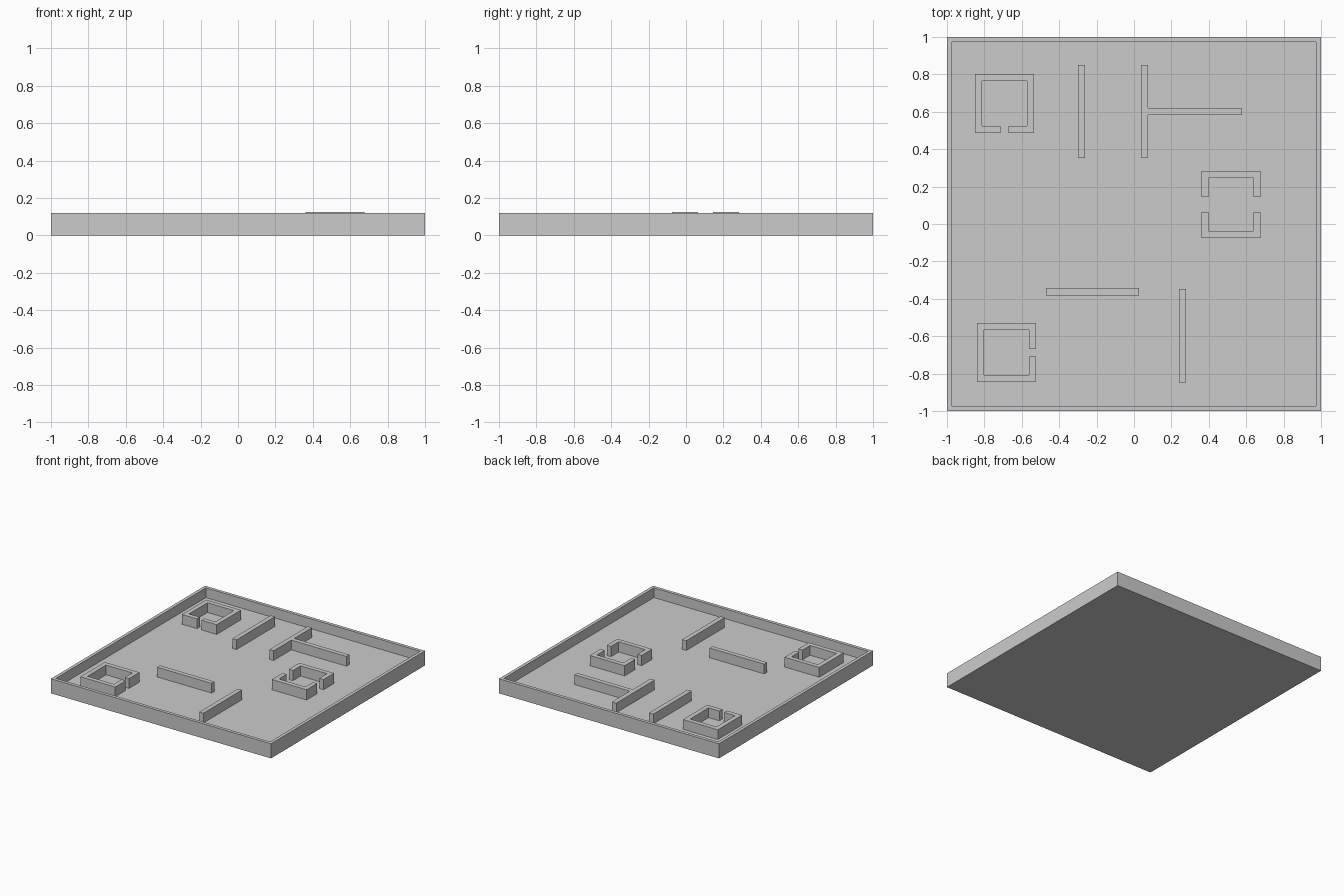
import bpy, bmesh

if "Cube" in bpy.data.objects:
    bpy.data.objects.remove(bpy.data.objects["Cube"])

FLOOR, TOP = 0.04, 0.12
T = 0.038  # partition thickness


def prism(name, outline, z0=FLOOR, z1=TOP):
    """Extrude a flat outline from z0 up to z1."""
    bm = bmesh.new()
    face = bm.faces.new([bm.verts.new((x, y, z0)) for x, y in outline])
    res = bmesh.ops.extrude_face_region(bm, geom=[face], use_keep_orig=True)
    for g in res["geom"]:
        if isinstance(g, bmesh.types.BMVert):
            g.co.z = z1
    bmesh.ops.recalc_face_normals(bm, faces=bm.faces)
    return finish(name, bm)


def finish(name, bm):
    mesh = bpy.data.meshes.new(name)
    bm.to_mesh(mesh)
    bm.free()
    obj = bpy.data.objects.new(name, mesh)
    bpy.context.collection.objects.link(obj)
    return obj


def wall(name, x0, x1, y0, y1):
    return prism(name, [(x0, y0), (x1, y0), (x1, y1), (x0, y1)])


def room(name, cx, cy, door):
    """Square room with one narrow door; door is 'front' or 'right'."""
    o, i, d = 0.158, 0.12, 0.021
    # C-shaped outline with the opening facing -y
    pts = [(-d, -o), (-o, -o), (-o, o), (o, o), (o, -o), (d, -o),
           (d, -i), (i, -i), (i, i), (-i, i), (-i, -i), (-d, -i)]
    if door == "right":
        pts = [(-y, x) for x, y in pts]
    return prism(name, [(cx + x, cy + y) for x, y in pts])


# Tray: box with the top face inset and sunk to the floor level
bm = bmesh.new()
bmesh.ops.create_cube(bm, size=1)
for v in bm.verts:
    v.co = (v.co.x * 2, v.co.y * 2, (v.co.z + 0.5) * TOP)
top = max(bm.faces, key=lambda f: f.calc_center_median().z)
bmesh.ops.inset_region(bm, faces=[top], thickness=0.038)
res = bmesh.ops.extrude_face_region(bm, geom=[top])
for g in res["geom"]:
    if isinstance(g, bmesh.types.BMVert):
        g.co.z = FLOOR
if top.is_valid:
    bm.faces.remove(top)
bmesh.ops.recalc_face_normals(bm, faces=bm.faces)
finish("tray", bm)

# Rooms with a single door
room("room_back_left", -0.693, 0.645, "front")
room("room_front_left", -0.682, -0.688, "right")

# Split room: two facing U-shaped halves, a touch taller than the rest
for name, s in (("split_room_back", 1), ("split_room_front", -1)):
    half = [(-0.158, 0.041), (-0.158, 0.179), (0.158, 0.179), (0.158, 0.041),
            (0.12, 0.041), (0.12, 0.141), (-0.12, 0.141), (-0.12, 0.041)]
    prism(name, [(0.518 + x, 0.104 + s * y) for x, y in half], z1=0.124)

# Straight partitions
wall("partition_back", -0.299, -0.299 + T, 0.353, 0.851)
wall("partition_middle", -0.471, 0.027, -0.381, -0.343)
wall("partition_front", 0.241, 0.241 + T, -0.847, -0.348)

# T-shaped partition
xa, xb, ya, yb = 0.038, 0.038 + T, 0.583, 0.583 + T
prism("partition_tee", [(xa, 0.353), (xb, 0.353), (xb, ya), (0.578, ya),
                        (0.578, yb), (xb, yb), (xb, 0.851), (xa, 0.851)])
